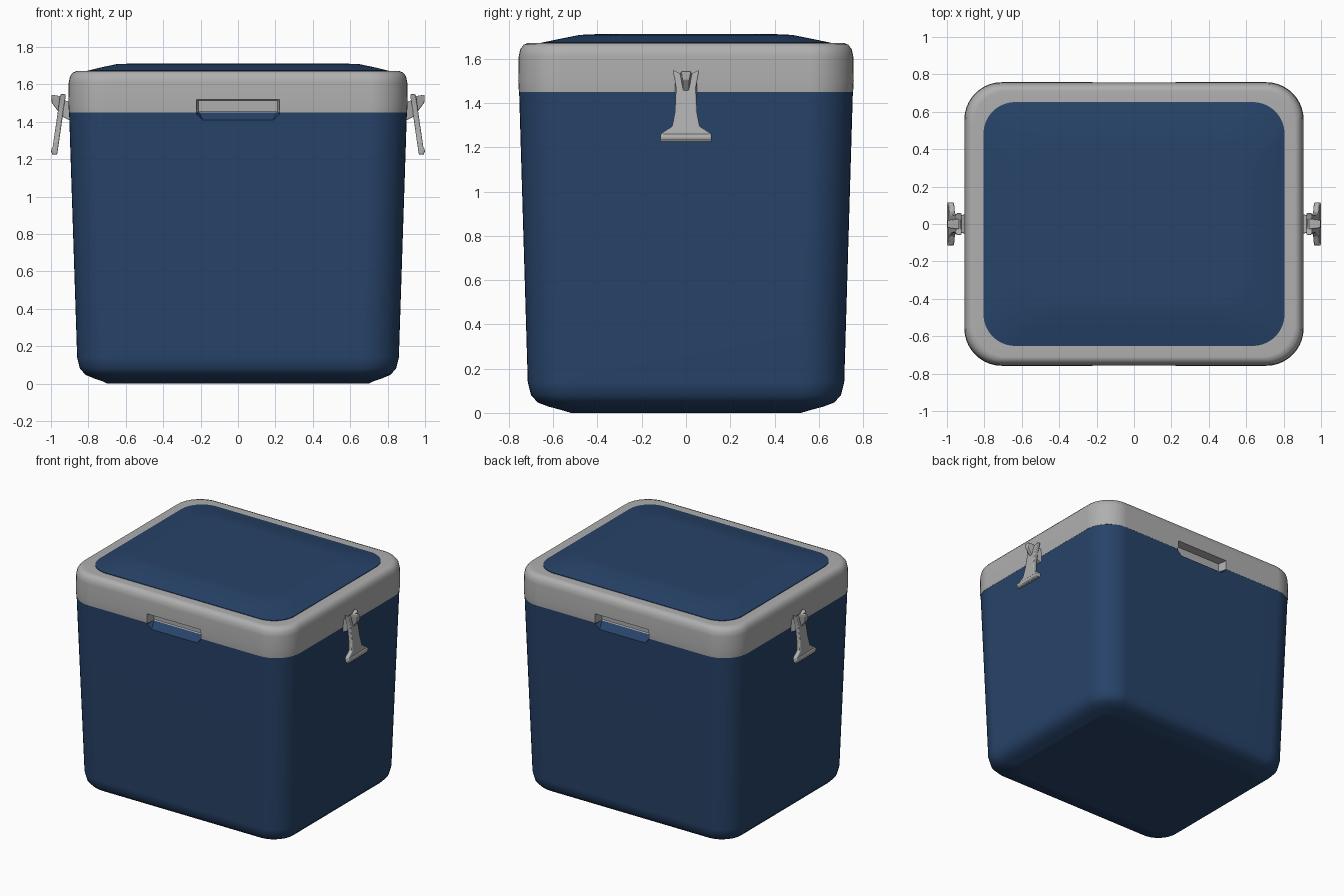
import bpy, bmesh, math
from mathutils import Vector

default = bpy.data.objects.get("Cube")
if default:
    bpy.data.objects.remove(default, do_unlink=True)


def material(name, rgb):
    m = bpy.data.materials.new(name)
    m.use_nodes = True
    m.diffuse_color = (*rgb, 1)
    bsdf = m.node_tree.nodes["Principled BSDF"]
    bsdf.inputs["Base Color"].default_value = (*rgb, 1)
    bsdf.inputs["Roughness"].default_value = 0.5
    return m


BLUE = material("navy blue", (0.02, 0.056, 0.14))
GREY = material("light grey", (0.43, 0.43, 0.43))


def make(name, bm, mat):
    bmesh.ops.recalc_face_normals(bm, faces=bm.faces[:])
    mesh = bpy.data.meshes.new(name)
    bm.to_mesh(mesh)
    bm.free()
    mesh.materials.append(mat)
    ob = bpy.data.objects.new(name, mesh)
    bpy.context.collection.objects.link(ob)
    return ob


def activate(ob):
    bpy.ops.object.select_all(action='DESELECT')
    ob.select_set(True)
    bpy.context.view_layer.objects.active = ob


def smooth(ob, angle=35):
    activate(ob)
    bpy.ops.object.shade_smooth_by_angle(angle=math.radians(angle))
    wn = ob.modifiers.new("even shading", 'WEIGHTED_NORMAL')
    wn.keep_sharp = True


def rounded_ring(bm, hx, hy, z, r, steps=10):
    """Rounded rectangle of vertices at height z."""
    ring = []
    for k, (sx, sy) in enumerate([(1, 1), (-1, 1), (-1, -1), (1, -1)]):
        for i in range(steps + 1):
            a = math.pi / 2 * (k + i / steps)
            ring.append(bm.verts.new((sx * (hx - r) + r * math.cos(a),
                                      sy * (hy - r) + r * math.sin(a), z)))
    return ring


def loft(name, levels, mat):
    """Closed solid through rounded rectangles (half x, half y, z, radius)."""
    bm = bmesh.new()
    rings = [rounded_ring(bm, *lv) for lv in levels]
    for lo, hi in zip(rings, rings[1:]):
        for i in range(len(lo)):
            j = (i + 1) % len(lo)
            bm.faces.new((lo[i], lo[j], hi[j], hi[i]))
    bm.faces.new(rings[0][::-1])
    bm.faces.new(rings[-1])
    return make(name, bm, mat)


def hull(name, points, mat):
    bm = bmesh.new()
    for p in points:
        bm.verts.new(p)
    bmesh.ops.convex_hull(bm, input=bm.verts[:])
    bmesh.ops.dissolve_limit(bm, angle_limit=0.01, verts=bm.verts[:], edges=bm.edges[:])
    return make(name, bm, mat)


def carve(ob, cutter):
    mod = ob.modifiers.new("grip", 'BOOLEAN')
    mod.operation = 'DIFFERENCE'
    mod.solver = 'EXACT'
    mod.object = cutter
    activate(ob)
    bpy.ops.object.modifier_apply(modifier=mod.name)


# Tapered tub with a rounded lower edge and a raised foot
tub = loft("tub", [
    (0.70, 0.52, 0.0, 0.12), (0.73, 0.57, 0.015, 0.13), (0.77, 0.62, 0.028, 0.14),
    (0.815, 0.67, 0.047, 0.16), (0.845, 0.70, 0.08, 0.18), (0.86, 0.715, 0.14, 0.19),
    (0.903, 0.754, 1.45, 0.20)], BLUE)

# Lid rim with a soft upper edge
lid = loft("lid_rim", [
    (0.904, 0.755, 1.45, 0.20), (0.907, 0.758, 1.50, 0.20), (0.905, 0.756, 1.61, 0.20),
    (0.898, 0.749, 1.643, 0.195), (0.882, 0.733, 1.664, 0.185),
    (0.86, 0.711, 1.672, 0.18), (0.79, 0.64, 1.668, 0.16)], GREY)

# Raised centre panel of the lid
panel = loft("lid_panel", [
    (0.805, 0.652, 1.655, 0.17), (0.805, 0.652, 1.673, 0.17),
    (0.74, 0.575, 1.689, 0.17), (0.65, 0.48, 1.708, 0.17), (0.58, 0.41, 1.711, 0.16)], BLUE)

# Finger grips scooped from the tub and lid, front and back
for s in (-1, 1):
    pts = []
    for m in (-1, 1):
        pts += [(m * 0.23, s * 0.80, 1.52), (m * 0.23, s * 0.80, 1.43),
                (m * 0.17, s * 0.80, 1.375), (m * 0.21, s * 0.69, 1.515),
                (m * 0.21, s * 0.69, 1.455)]
    cutter = hull("grip_cutter", pts, GREY)
    cutter.hide_render = True
    # The tub keeps its own colour inside the scoop
    cutter.data.materials[0] = BLUE
    carve(tub, cutter)
    cutter.data.materials[0] = GREY
    carve(lid, cutter)
    bpy.data.objects.remove(cutter, do_unlink=True)

for ob in (tub, lid, panel):
    smooth(ob)

# Latches: a splayed arm, a mount against the lid and a thumb horn
HALF_ARM = [(0.02, 1.53), (0.06, 1.55), (0.045, 1.47), (0.05, 1.36),
            (0.062, 1.295), (0.113, 1.262), (0.115, 1.225)]


def arm_x(z):
    return 0.935 + (1.54 - z) * 0.145


def soften(ob, width):
    bev = ob.modifiers.new("soft edges", 'BEVEL')
    bev.width = width
    bev.segments = 2
    bev.limit_method = 'ANGLE'
    smooth(ob, 40)


for side, s in (("left", 1), ("right", -1)):
    bm = bmesh.new()
    outline = HALF_ARM + [(-y, z) for y, z in reversed(HALF_ARM)]
    face = bm.faces.new([bm.verts.new((s * (arm_x(z) - 0.014), y, z)) for y, z in outline])
    out = bmesh.ops.extrude_face_region(bm, geom=[face])
    moved = [g for g in out["geom"] if isinstance(g, bmesh.types.BMVert)]
    bmesh.ops.translate(bm, vec=Vector((s * 0.03, 0, 0)), verts=moved)
    soften(make(side + "_latch_arm", bm, GREY), 0.006)

    mount, horn = [], []
    for m in (-1, 1):
        mount += [(s * 0.885, m * 0.055, 1.50), (s * 0.885, m * 0.05, 1.40),
                  (s * 0.94, m * 0.045, 1.52), (s * 0.945, m * 0.04, 1.43)]
        horn += [(s * 0.935, m * 0.03, 1.535), (s * 0.95, m * 0.012, 1.44),
                 (s * 0.998, m * 0.022, 1.545), (s * 0.998, m * 0.014, 1.505)]
    soften(hull(side + "_latch_mount", mount, GREY), 0.005)
    soften(hull(side + "_latch_horn", horn, GREY), 0.005)

    # Cross grip along the foot of the arm
    grip = [(s * x, m * 0.115, z) for m in (-1, 1)
            for x, z in ((0.962, 1.255), (0.968, 1.225), (0.99, 1.225), (1.0, 1.24), (0.995, 1.262))]
    soften(hull(side + "_latch_grip", grip, GREY), 0.006)
